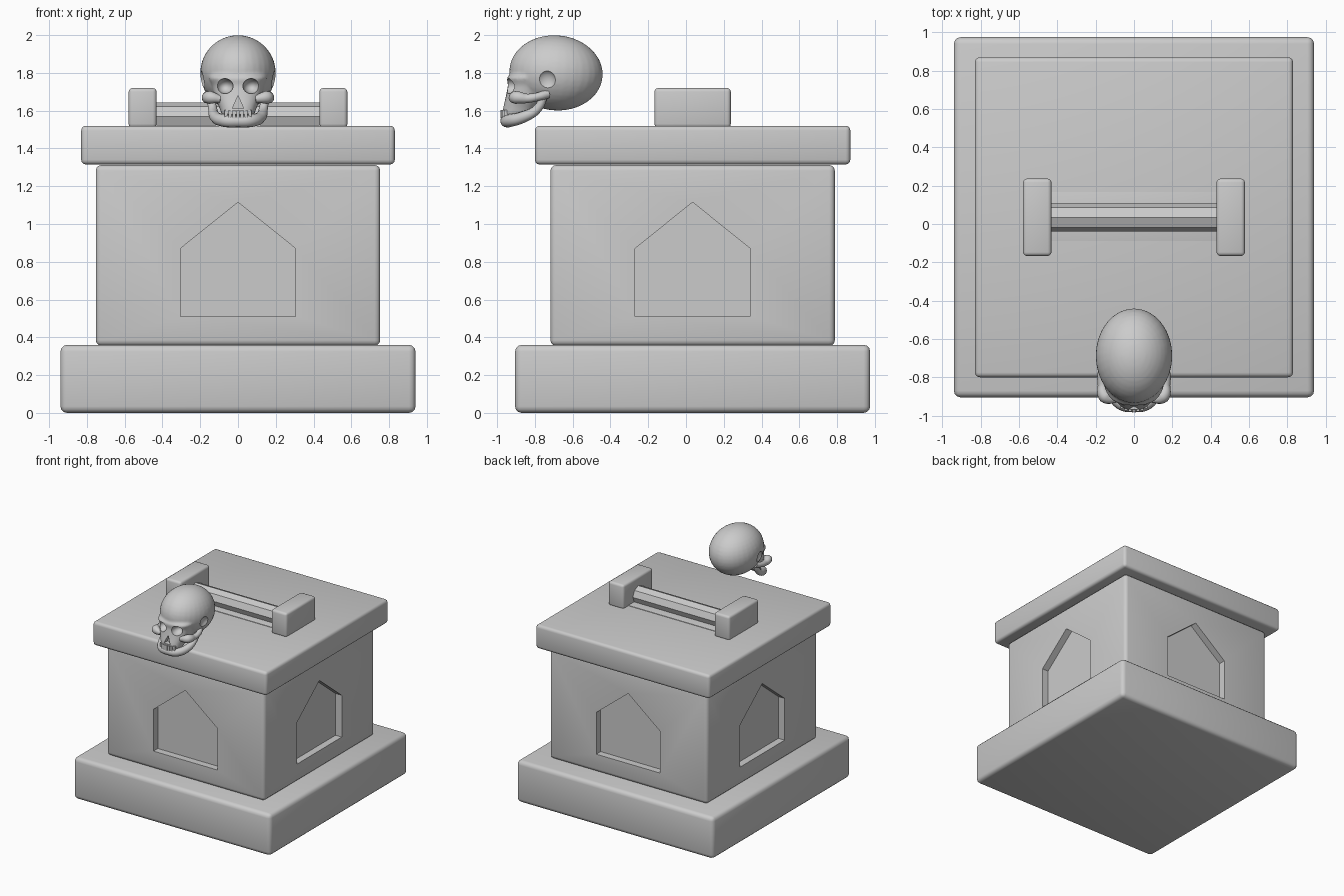
import bpy, bmesh, math
from mathutils import Vector, Matrix

if "Cube" in bpy.data.objects:
    bpy.data.objects.remove(bpy.data.objects["Cube"])

CY = 0.035  # depth centre of the stonework


def add(name, bm):
    bmesh.ops.recalc_face_normals(bm, faces=bm.faces[:])
    me = bpy.data.meshes.new(name)
    bm.to_mesh(me)
    bm.free()
    ob = bpy.data.objects.new(name, me)
    bpy.context.collection.objects.link(ob)
    return ob


def finish(ob, angle=35):
    """Apply modifiers / convert to mesh, then smooth by angle."""
    bpy.ops.object.select_all(action='DESELECT')
    ob.select_set(True)
    bpy.context.view_layer.objects.active = ob
    bpy.ops.object.convert(target='MESH')
    bpy.ops.object.shade_smooth_by_angle(angle=math.radians(angle))


def block(name, lo, hi, bevel):
    lo, hi = Vector(lo), Vector(hi)
    bm = bmesh.new()
    bmesh.ops.create_cube(bm, size=1, matrix=Matrix.Translation((lo + hi) / 2)
                          @ Matrix.Diagonal((*(hi - lo), 1)))
    ob = add(name, bm)
    m = ob.modifiers.new("bevel", 'BEVEL')
    m.width, m.segments = bevel, 3
    return ob


def prism(bm, pts, y0, y1, mat=Matrix()):
    """Extrude an x-z profile along y."""
    vs = [bm.verts.new(mat @ Vector((x, y0, z))) for x, z in pts]
    f = bm.faces.new(vs)
    g = bmesh.ops.extrude_face_region(bm, geom=[f])['geom']
    bmesh.ops.translate(bm, vec=mat.to_3x3() @ Vector((0, y1 - y0, 0)),
                        verts=[v for v in g if isinstance(v, bmesh.types.BMVert)])


def ball(bm, c, r, tilt=0.0):
    bmesh.ops.create_uvsphere(bm, u_segments=32, v_segments=20, radius=1,
                              matrix=Matrix.Translation(c) @ Matrix.Rotation(tilt, 4, 'X')
                              @ Matrix.Diagonal((*r, 1)))


def cut(ob, cutter):
    m = ob.modifiers.new("cut", 'BOOLEAN')
    m.operation, m.solver, m.object = 'DIFFERENCE', 'EXACT', cutter
    cutter.hide_render = True


def tube(name, pts, r):
    """Smooth rod through (x, y, z, thickness factor) points."""
    cu = bpy.data.curves.new(name, 'CURVE')
    cu.dimensions, cu.bevel_depth, cu.bevel_resolution = '3D', r, 4
    cu.use_fill_caps, cu.resolution_u = True, 8
    s = cu.splines.new('BEZIER')
    s.bezier_points.add(len(pts) - 1)
    for p, (x, y, z, k) in zip(s.bezier_points, pts):
        p.co, p.radius = (x, y, z), k
        p.handle_left_type = p.handle_right_type = 'AUTO'
    ob = bpy.data.objects.new(name, cu)
    bpy.context.collection.objects.link(ob)
    finish(ob, 50)
    return ob


# Stone base and lid
finish(block("base", (-.94, CY - .94, 0), (.94, CY + .94, .36), .035))
finish(block("lid", (-.83, CY - .835, 1.315), (.83, CY + .835, 1.52), .025))

# Body with a gabled niche on each side
body = block("body", (-.753, CY - .753, .355), (.753, CY + .753, 1.312), .03)
bm = bmesh.new()
for i in range(4):
    mat = Matrix.Translation((0, CY, 0)) @ Matrix.Rotation(i * math.pi / 2, 4, 'Z')
    prism(bm, [(-.305, .51), (.305, .51), (.305, .87), (0, 1.115), (-.305, .87)],
          -.9, -.693, mat)
niches = add("niche_cutter", bm)
cut(body, niches)
finish(body)
bpy.data.objects.remove(niches)

# Handle: two end blocks, faceted bar, thin plate beneath
for side, x in (("left", -.505), ("right", .505)):
    finish(block("handle_end_" + side, (x - .074, CY - .202, 1.51),
                 (x + .074, CY + .202, 1.72), .02))
bm = bmesh.new()
bmesh.ops.create_cone(bm, cap_ends=True, segments=8, radius1=.074, radius2=.074, depth=.9,
                      matrix=Matrix.Translation((0, CY, 1.57)) @ Matrix.Rotation(math.pi / 2, 4, 'Y'))
add("handle_bar", bm)
finish(block("handle_plate", (-.44, -.09, 1.51), (.44, .168, 1.524), .001))

# Skull: egg-shaped cranium plus lofted face, fused
bm = bmesh.new()
ball(bm, (0, -.688, 1.8), (.2, .248, .199), math.radians(-5))
rings = [(1.83, .13, -.88, -.65), (1.775, .16, -.95, -.66), (1.735, .14, -.942, -.68),
         (1.67, .125, -.955, -.72), (1.62, .10, -.968, -.78), (1.575, .085, -.975, -.82)]
prev, N = None, 32
for z, w, yf, yb in rings:
    ring = []
    for i in range(N):
        c, s = math.cos(2 * math.pi * i / N), math.sin(2 * math.pi * i / N)
        c, s = (math.copysign(abs(v) ** .8, v) for v in (c, s))
        ring.append(bm.verts.new((w * c, (yf + yb) / 2 + (yb - yf) / 2 * s, z)))
    if prev:
        for i in range(N):
            j = (i + 1) % N
            bm.faces.new((prev[i], prev[j], ring[j], ring[i]))
    else:
        bm.faces.new(ring)
    prev = ring
bm.faces.new(prev)
skull = add("skull", bm)
m = skull.modifiers.new("fuse", 'REMESH')
m.mode, m.voxel_size = 'VOXEL', .01
m = skull.modifiers.new("soften", 'SMOOTH')
m.iterations = 4

# Eye sockets, temple hollows and nose opening
bm = bmesh.new()
for sx in (-1, 1):
    ball(bm, (sx * .07, -.94, 1.73), (.044, .065, .04))
    ball(bm, (sx * .215, -.74, 1.755), (.045, .055, .062))
prism(bm, [(-.03, 1.612), (.03, 1.612), (0, 1.68)], -1.05, -.92)
holes = add("skull_cutter", bm)
cut(skull, holes)
finish(skull, 40)
bpy.data.objects.remove(holes)

# Cheekbones
for side, sx in (("left", -1), ("right", 1)):
    tube("cheekbone_" + side, [(sx * .09, -.915, 1.66, .7), (sx * .15, -.9, 1.67, 1.3),
                               (sx * .165, -.84, 1.665, .9), (sx * .168, -.78, 1.675, .8),
                               (sx * .15, -.73, 1.69, .9)], .027)

# Jaw: one horseshoe-shaped rod, mirrored point list
half = [(.145, -.745, 1.70, .6), (.135, -.785, 1.612, .7),
        (.118, -.865, 1.565, .9), (.07, -.935, 1.547, 1)]
tube("jaw", half + [(0, -.949, 1.545, 1)] + [(-x, y, z, k) for x, y, z, k in half[::-1]], .034)

# Teeth, two rows along the front arc
bm = bmesh.new()
for z in (1.592, 1.57):
    for i in range(-3, 4):
        x = i * .021
        bmesh.ops.create_cube(bm, size=1, matrix=Matrix.Translation((x, -.966 + 4.5 * x * x, z))
                              @ Matrix.Diagonal((.017, .03, .024, 1)))
add("teeth", bm)
